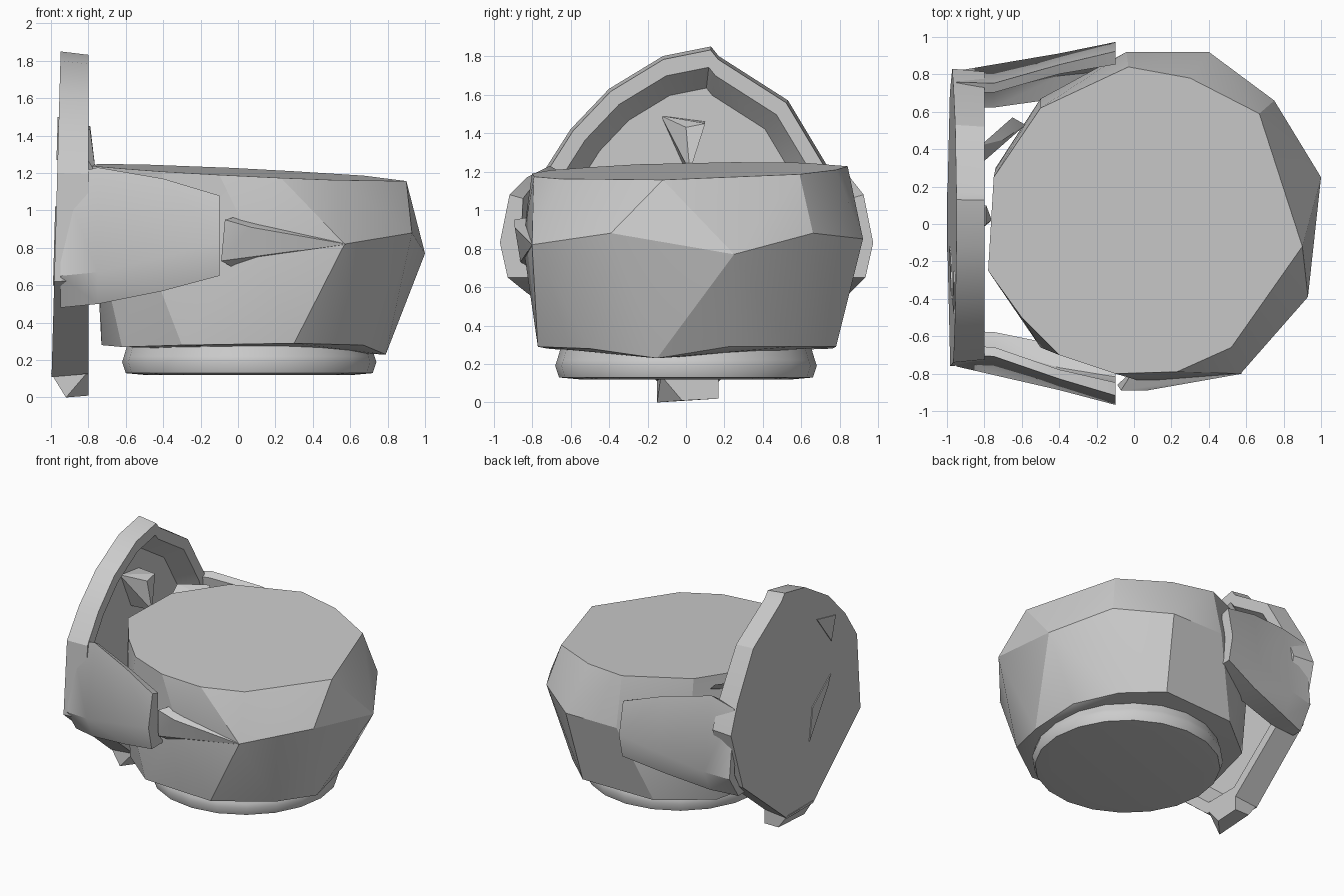
import bpy, bmesh, math

cube = bpy.data.objects.get("Cube")
if cube:
    bpy.data.objects.remove(cube, do_unlink=True)

grey = bpy.data.materials.new("warm_grey")
grey.use_nodes = True
grey.diffuse_color = (0.6, 0.6, 0.6, 1)
grey.node_tree.nodes["Principled BSDF"].inputs["Base Color"].default_value = (0.6, 0.6, 0.6, 1)


def finish(name, bm, angle):
    bmesh.ops.recalc_face_normals(bm, faces=bm.faces)
    mesh = bpy.data.meshes.new(name)
    bm.to_mesh(mesh)
    bm.free()
    mesh.materials.append(grey)
    obj = bpy.data.objects.new(name, mesh)
    bpy.context.collection.objects.link(obj)
    bpy.ops.object.select_all(action='DESELECT')
    obj.select_set(True)
    bpy.context.view_layer.objects.active = obj
    bpy.ops.object.shade_smooth_by_angle(angle=math.radians(angle))


def hull(name, points, angle=20):
    bm = bmesh.new()
    for p in points:
        bm.verts.new(p)
    bmesh.ops.convex_hull(bm, input=bm.verts)
    loose = [v for v in bm.verts if not v.link_faces]
    bmesh.ops.delete(bm, geom=loose, context='VERTS')
    bmesh.ops.dissolve_limit(bm, angle_limit=math.radians(2), verts=bm.verts, edges=bm.edges)
    finish(name, bm, angle)


def loft(name, rings, angle=30):
    bm = bmesh.new()
    loops = [[bm.verts.new(p) for p in ring] for ring in rings]
    for a, b in zip(loops, loops[1:]):
        for i in range(len(a)):
            j = (i + 1) % len(a)
            bm.faces.new((a[i], a[j], b[j], b[i]))
    bm.faces.new(loops[0])
    bm.faces.new(loops[-1])
    finish(name, bm, angle)


# Faceted bowl body with a gently tilted flat lid
lid = [(-.78, -.25), (-.6, -.5), (-.4, -.7), (-.1, -.8), (.23, -.79), (.52, -.66),
       (.9, -.12), (.67, .59), (.3, .78), (-.03, .84), (-.5, .62), (-.75, .25)]
waist = [(1, .25, .77), (.93, -.39, .88), (.57, -.8, .82), (.07, -.85, .84),
         (-.5, -.66, .8), (-.74, -.3, .8), (-.74, .3, .8), (-.5, .67, .8),
         (-.04, .92, .85), (.4, .92, .85), (.75, .66, .88)]
foot = [(.79, -.15, .23), (.67, -.5, .28), (.3, -.77, .29), (-.3, -.72, .28),
        (-.62, -.45, .27), (-.73, 0, .28), (-.6, .48, .27), (-.25, .76, .28),
        (.35, .78, .29), (.6, .55, .29), (.75, .22, .29)]
hull("bowl_body", [(x, y, 1.205 - .05 * x + .025 * y) for x, y in lid] + waist + foot)

# Low round base under the bowl
base_rings = []
for z, r in ((.32, .64), (.22, .67), (.19, .68), (.13, .66), (.12, .55)):
    base_rings.append([(.06 + r * math.cos(t * math.tau / 20),
                        r * math.sin(t * math.tau / 20), z) for t in range(20)])
loft("round_base", base_rings, 40)

# Upright dish on the side, hollowed toward the bowl
outline = [(-.12, 1.8), (.13, 1.85), (.17, 1.8), (.53, 1.57), (.74, 1.22), (.83, 1.0),
           (.7, .55), (.17, .11), (-.15, .11), (-.76, .62),
           (-.74, 1.2), (-.6, 1.42), (-.4, 1.63)]


def dish_ring(scale, depth):
    return [(depth(z), .03 + (y - .03) * scale, .95 + (z - .95) * scale) for y, z in outline]


def back(z):
    return -1.0 + .028 * z


loft("side_dish", [dish_ring(1, back), dish_ring(.98, lambda z: -.8),
                   dish_ring(.88, lambda z: -.8),
                   dish_ring(.76, lambda z: -.93)], 25)

# Pointed tab at the foot of the dish
hull("lower_tab", [(-1, -.15, .13), (-1, .17, .13), (-.8, -.13, .14), (-.8, .17, .14),
                   (-.92, -.15, 0), (-.92, .17, .02), (-.8, -.02, .01), (-.8, .17, .02)])

# Curved hollow arms that clasp the bowl, mirrored front and back
stations = {
    -.95: [(.73, 1.18), (.79, .65), (.68, .48), (.6, .48), (.66, .54), (.73, .67), (.68, 1.16)],
    -.75: [(.73, 1.23), (.83, .67), (.75, .5), (.6, .5), (.69, .56), (.77, .68), (.68, 1.2)],
    -.4: [(.84, 1.17), (.9, .75), (.84, .57), (.66, .57), (.78, .62), (.84, .76), (.79, 1.15)],
    -.1: [(.92, 1.08), (.97, .83), (.93, .65), (.78, .65), (.82, .7), (.86, .83), (.85, 1.06)],
}
for side, label in ((-1, "front_arm"), (1, "back_arm")):
    loft(label, [[(x, side * y - .03 * x, z) for y, z in ring]
                 for x, ring in stations.items()], 35)

# Small brackets between dish and lid
hull("upper_bracket", [(-.94, -.13, 1.49), (-.94, .1, 1.46), (-.94, 0, 1.2),
                       (-.79, 0, 1.43), (-.79, .1, 1.45), (-.76, .02, 1.2)])
hull("corner_bracket", [(-.82, .32, 1.15), (-.82, .42, 1.24), (-.65, .57, 1.22),
                        (-.58, .53, 1.15), (-.7, .45, 1.2)])

# Long wedge running from the front arm along the waist
hull("waist_ridge", [(-.09, -.86, .73), (-.07, -.89, .95), (.07, -.89, .91),
                     (.58, -.8, .82), (0, -.78, .68), (0, -.78, .97)])

# Thin raised plates on the outer face of the dish
for label, shape in (("triangle_plate", [(-.25, 1.5), (-.48, 1.45), (-.42, 1.27)]),
                     ("slot_plate", [(-.12, .6), (-.17, .85), (-.4, 1.02), (-.37, .95), (-.2, .8)])):
    hull(label, [(back(z) - d, y, z) for y, z in shape for d in (-.002, .006)])
